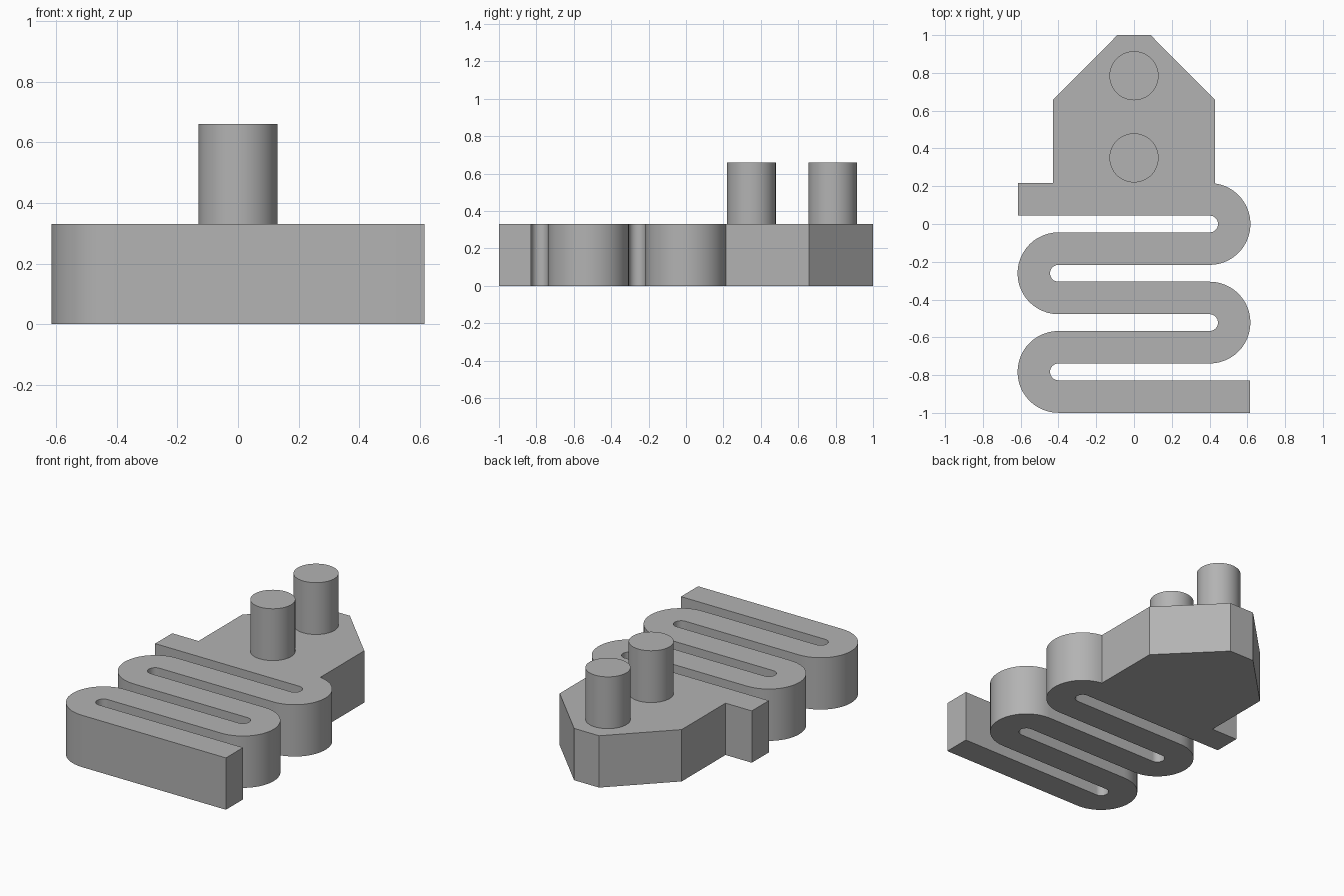
import bpy, bmesh, math

cube = bpy.data.objects.get("Cube")
if cube:
    bpy.data.objects.remove(cube, do_unlink=True)

HEIGHT = 0.33       # slab thickness
END_X = 0.615       # outer reach of the bars
BEND_X = 0.4        # centre of each bend
PITCH = 0.261       # spacing between bars
OUTER, INNER = 0.2165, 0.0445

grey = bpy.data.materials.new("Grey")
grey.use_nodes = True
grey.diffuse_color = (0.45, 0.45, 0.45, 1)
grey.node_tree.nodes["Principled BSDF"].inputs["Base Color"].default_value = (0.45, 0.45, 0.45, 1)


def finish(obj):
    obj.data.materials.append(grey)
    bpy.ops.object.select_all(action='DESELECT')
    obj.select_set(True)
    bpy.context.view_layer.objects.active = obj
    bpy.ops.object.shade_smooth_by_angle(angle=math.radians(30))


def extrude_outline(name, points, height):
    bm = bmesh.new()
    base = bm.faces.new([bm.verts.new((x, y, 0)) for x, y in points])
    top = bmesh.ops.extrude_face_region(bm, geom=[base])["geom"]
    bmesh.ops.translate(bm, vec=(0, 0, height),
                        verts=[v for v in top if isinstance(v, bmesh.types.BMVert)])
    bmesh.ops.recalc_face_normals(bm, faces=bm.faces)
    mesh = bpy.data.meshes.new(name)
    bm.to_mesh(mesh)
    bm.free()
    obj = bpy.data.objects.new(name, mesh)
    bpy.context.collection.objects.link(obj)
    finish(obj)


def bend(index, radius, end=math.pi / 2, steps=24):
    """Half turn from bottom to top; even bends bulge left, odd ones right."""
    side = 1 if index % 2 else -1
    cy = (index - 3) * PITCH
    start = -math.pi / 2
    angles = [start + (end - start) * i / steps for i in range(steps + 1)]
    return [(side * (BEND_X + radius * math.cos(a)), cy + radius * math.sin(a)) for a in angles]


# Winding spring and pointed head share one outline
HEAD_X = 0.43
front_edge = [(END_X, -1.0)]
back_edge = [(END_X, -3 * PITCH - INNER)]
for i in range(4):
    front_edge += bend(i, INNER if i % 2 else OUTER)
    last = math.acos((HEAD_X - BEND_X) / OUTER) if i == 3 else math.pi / 2
    back_edge += bend(i, OUTER if i % 2 else INNER, last)
bar_tip = [(-END_X, INNER), (-END_X, OUTER)]
head = [(-HEAD_X, OUTER), (-HEAD_X, 0.657), (-0.088, 1.0), (0.088, 1.0), (HEAD_X, 0.657)]
extrude_outline("spring_and_head", front_edge + bar_tip + head + back_edge[::-1], HEIGHT)

# Round pegs on the head
for name, y in (("front_peg", 0.35), ("back_peg", 0.785)):
    bpy.ops.mesh.primitive_cylinder_add(vertices=64, radius=0.13, depth=HEIGHT + 0.02,
                                        location=(0, y, HEIGHT * 1.5 - 0.01))
    peg = bpy.context.object
    peg.name = name
    finish(peg)
